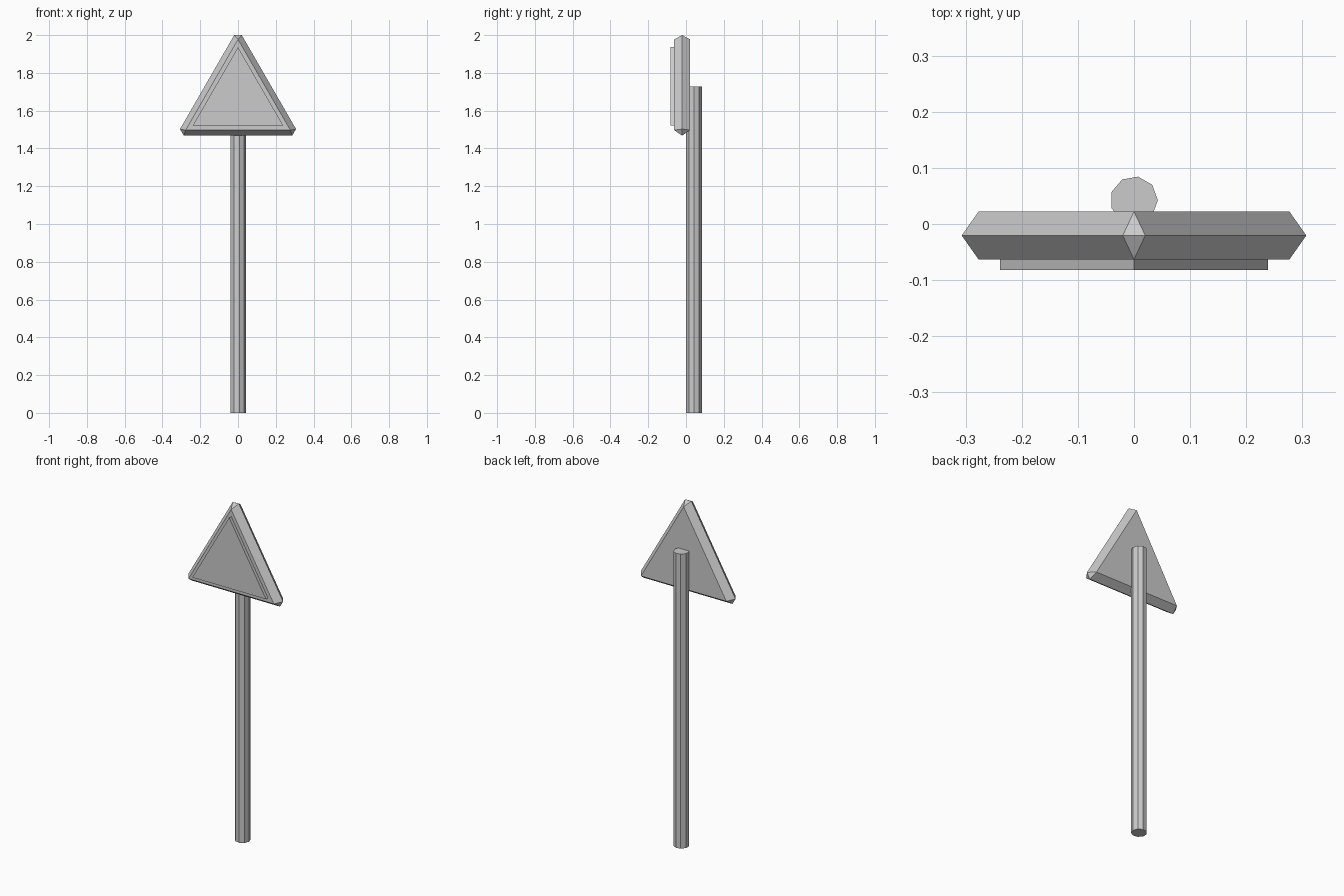
import bpy, bmesh
from math import cos, sin, pi, radians

if "Cube" in bpy.data.objects:
    bpy.data.objects.remove(bpy.data.objects["Cube"])


def loft(name, rings, caps=True):
    """Closed solid from two end rings of equal vertex count."""
    bm = bmesh.new()
    a, b = [[bm.verts.new(p) for p in r] for r in rings]
    n = len(a)
    for i in range(n):
        bm.faces.new((a[i], a[(i + 1) % n], b[(i + 1) % n], b[i]))
    bm.faces.new(a)
    bm.faces.new(b)
    return finish(name, bm)


def finish(name, bm):
    bmesh.ops.recalc_face_normals(bm, faces=bm.faces)
    me = bpy.data.meshes.new(name)
    bm.to_mesh(me)
    bm.free()
    ob = bpy.data.objects.new(name, me)
    bpy.context.collection.objects.link(ob)
    return ob


def triangle(r, y, zc):
    """Upright equilateral triangle facing -y."""
    return [(r * cos(pi / 2 - k * 2 * pi / 3), y, zc + r * sin(pi / 2 - k * 2 * pi / 3))
            for k in range(3)]


# Nine-sided pole behind the sign
R, CY = 0.0425, 0.0425
loft("pole", [[(R * cos(radians(40 * i)), CY + R * sin(radians(40 * i)), z)
               for i in range(9)] for z in (0, 1.727)])

# Sign body: sharp triangular faces, wider mid ring with cut corners
ZC = 1.657
bm = bmesh.new()
front = [bm.verts.new(p) for p in triangle(0.32, -0.063, ZC)]
back = [bm.verts.new(p) for p in triangle(0.32, 0.022, ZC)]
mid = []
for k in range(3):
    t = -k * 2 * pi / 3
    for x in (-0.02, 0.02):
        mid.append(bm.verts.new((x * cos(t) - 0.343 * sin(t), -0.0205,
                                 ZC + x * sin(t) + 0.343 * cos(t))))
for face in (front, back):
    bm.faces.new(face)
    for k in range(3):
        j = (k + 1) % 3
        bm.faces.new((face[k], mid[2 * k], mid[2 * k + 1]))               # corner
        bm.faces.new((face[k], mid[2 * k + 1], mid[2 * j], face[j]))      # side bevel
finish("sign_body", bm)

# Raised front panel
loft("sign_panel", [triangle(0.276, y, 1.66) for y in (-0.082, -0.063)])
